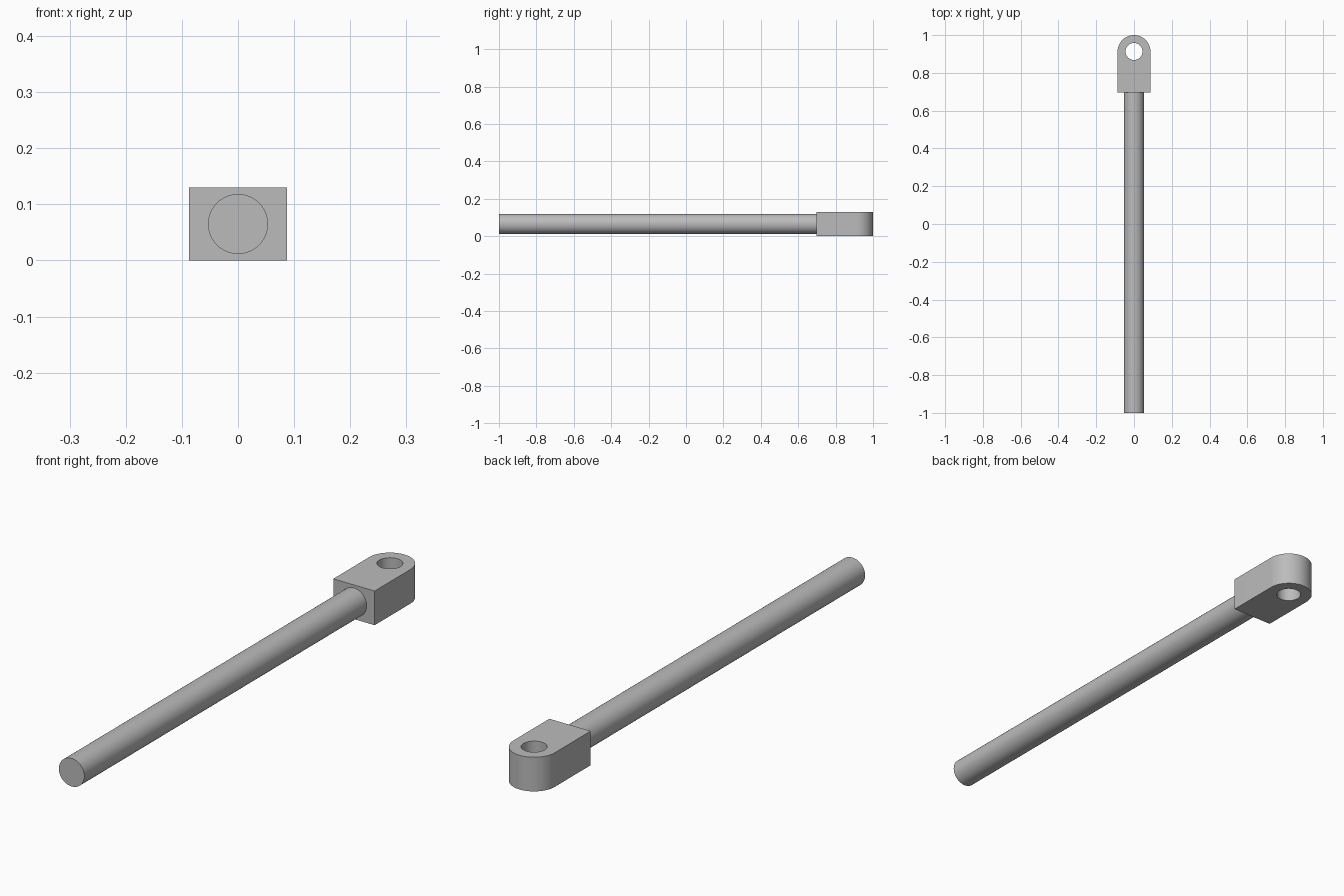
import bpy
import bmesh
from math import pi, sin, cos
from mathutils import Matrix, Vector

if "Cube" in bpy.data.objects:
    bpy.data.objects.remove(bpy.data.objects["Cube"])

HEIGHT = 0.13        # thickness of the eye block
HALF_WIDTH = 0.087
EYE_Y = 1 - HALF_WIDTH
BLOCK_FRONT = 0.697
HOLE_RADIUS = 0.045
ROD_RADIUS = 0.0535

grey = bpy.data.materials.new("plain_grey")
grey.use_nodes = True
colour = (0.5, 0.5, 0.5, 1)
grey.diffuse_color = colour
grey.node_tree.nodes["Principled BSDF"].inputs["Base Color"].default_value = colour


def finish(bm, name):
    """Turn a bmesh into a smooth object with crisp edges."""
    bmesh.ops.recalc_face_normals(bm, faces=bm.faces)
    mesh = bpy.data.meshes.new(name)
    bm.to_mesh(mesh)
    bm.free()
    obj = bpy.data.objects.new(name, mesh)
    bpy.context.collection.objects.link(obj)
    mesh.materials.append(grey)
    bpy.ops.object.select_all(action='DESELECT')
    obj.select_set(True)
    bpy.context.view_layer.objects.active = obj
    bpy.ops.object.shade_smooth_by_angle(angle=pi / 6)


def arc(radius, sweep, count):
    """Points around the eye centre, starting on the +x side."""
    return [(radius * cos(sweep * i / count), EYE_Y + radius * sin(sweep * i / count))
            for i in range(count + 1)]


def add_loop(bm, points):
    verts = [bm.verts.new((x, y, 0)) for x, y in points]
    return [bm.edges.new((a, b)) for a, b in zip(verts, verts[1:] + verts[:1])]


# Rod
bm = bmesh.new()
length = BLOCK_FRONT + 1
turn = Matrix.Translation((0, -1 + length / 2, HEIGHT / 2)) @ Matrix.Rotation(pi / 2, 4, 'X')
bmesh.ops.create_cone(bm, cap_ends=True, segments=64, radius1=ROD_RADIUS,
                      radius2=ROD_RADIUS, depth=length, matrix=turn)
finish(bm, "rod")

# Eye block: square front, round back, upright pin hole
bm = bmesh.new()
outline = [(-HALF_WIDTH, BLOCK_FRONT), (HALF_WIDTH, BLOCK_FRONT)] + arc(HALF_WIDTH, pi, 32)
edges = add_loop(bm, outline) + add_loop(bm, arc(HOLE_RADIUS, 2 * pi, 48)[:-1])
bmesh.ops.triangle_fill(bm, edges=edges, use_beauty=True)
result = bmesh.ops.extrude_face_region(bm, geom=bm.faces[:], use_keep_orig=True)
top = [g for g in result["geom"] if isinstance(g, bmesh.types.BMVert)]
bmesh.ops.translate(bm, verts=top, vec=Vector((0, 0, HEIGHT)))
finish(bm, "eye_block")
